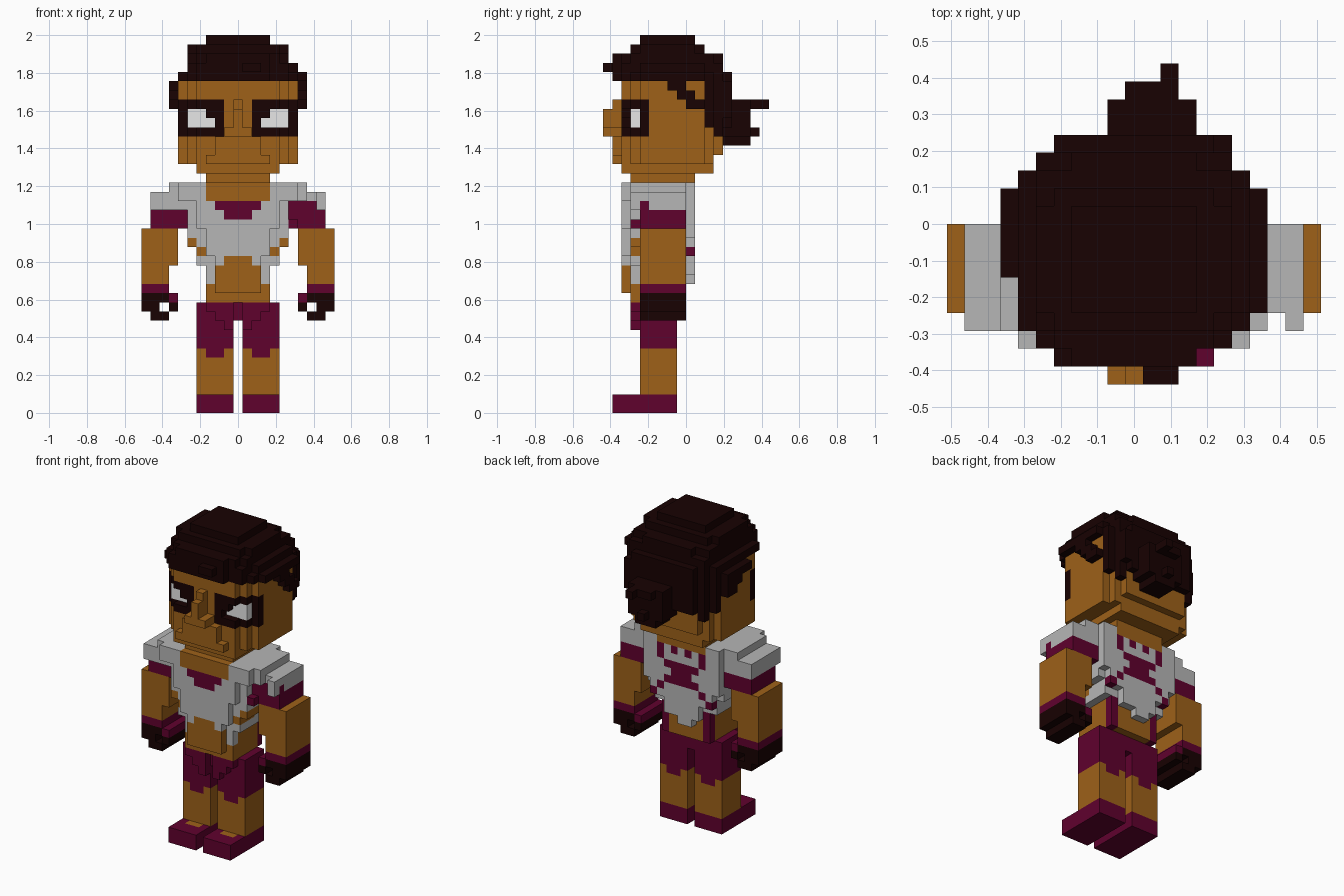
import bpy, bmesh

if "Cube" in bpy.data.objects:
    bpy.data.objects.remove(bpy.data.objects["Cube"])

V = 2 / 41  # one block
COLOURS = {
    "skin": (0.342, 0.120, 0.0095),
    "dark_hair": (0.009, 0.0005, 0.0005),
    "maroon": (0.117, 0.0005, 0.027),
    "light_grey": (0.468, 0.468, 0.468),
    "eye_white": (0.80, 0.80, 0.80),
}
NAMES = list(COLOURS)
mats = []
for n in NAMES:
    m = bpy.data.materials.new(n)
    m.diffuse_color = (*COLOURS[n], 1)
    m.use_nodes = True
    m.node_tree.nodes["Principled BSDF"].inputs["Base Color"].default_value = m.diffuse_color
    mats.append(m)
SKIN, DARK, RED, GREY, WHITE = range(5)

cells = {}  # block -> (part, colour)


def box(part, col, x0, x1, y0, y1, z0, z1, mirror=False):
    """Fill a box of blocks; x bounds are half-integers. Later boxes repaint earlier ones."""
    for i in range(round(x0 + .5), round(x1 + .5)):
        for j in range(y0, y1):
            for k in range(z0, z1):
                cells[i, j, k] = (part, col)
                if mirror:
                    cells[-i, j, k] = (part, col)


def paint(col, x0, x1, y0, y1, z0, z1, mirror=False):
    """Recolour existing blocks only; a colour of None carves them away."""
    for (i, j, k), (part, _) in list(cells.items()):
        if y0 <= j < y1 and z0 <= k < z1:
            if x0 < i < x1 or (mirror and x0 < -i < x1):
                if col is None:
                    del cells[i, j, k]
                else:
                    cells[i, j, k] = (part, col)


def sym(part, col, *b):
    box(part, col, *b, mirror=True)


# shoes, legs and shorts
sym("shoes", RED, .5, 4.5, -8, -1, 0, 2)
paint(SKIN, 1.5, 3.5, -6, -5, 1, 2, True)
sym("legs", SKIN, .5, 4.5, -5, -1, 2, 7)
sym("shorts", RED, .5, 4.5, -5, -1, 7, 12)
box("shorts", RED, -.5, .5, -5, -1, 10, 12)
paint(RED, 1.5, 3.5, -5, -1, 6, 7, True)
sym("belt", RED, .5, 3.5, -6, -5, 11, 12)
sym("belt", RED, .5, 2.5, -6, -5, 10, 11)
sym("belt", RED, .5, 1.5, -6, -5, 9, 10)

# waist and abdomen, with hanging side strips at the back
box("waist", SKIN, -3.5, 3.5, -6, 0, 12, 18)
box("waist", SKIN, -2.5, 2.5, -7, -6, 13, 17)
paint(RED, 2.5, 3.5, -1, 0, 12, 17, True)

# shirt
box("shirt", GREY, -5.5, 5.5, -6, 0, 18, 25)
box("shirt", GREY, -4.5, 4.5, -7, -6, 20, 25)
box("shirt", GREY, -3.5, 3.5, -7, -6, 17, 20)
box("shirt", GREY, -4.5, 4.5, -6, 0, 16, 18)
sym("shirt", GREY, 4.5, 6.5, -7, -6, 23, 25)
sym("shirt", GREY, 2.5, 3.5, -6, -5, 14, 17)
sym("shirt", GREY, 1.5, 2.5, -7, -6, 16, 17)
paint(SKIN, 4, 5.5, -6, -2, 18, 19, True)
paint(SKIN, 3.5, 4.5, -6, -3, 17, 18, True)
# neckline with trim
paint(RED, -2.5, 2.5, -7, -6, 22, 23)
paint(RED, -1.5, 1.5, -7, -6, 21, 22)
paint(SKIN, -3.5, 3.5, -7, -4, 23, 25)
# back of shirt with ragged hem
box("shirt_back", GREY, -5.5, 5.5, 0, 1, 19, 25)
box("shirt_back", GREY, -4.5, 4.5, 0, 1, 17, 19)
box("shirt_back", GREY, -2.5, 2.5, 0, 1, 15, 17)
box("shirt_back", GREY, -1.5, .5, 0, 1, 14, 15)
paint(RED, 3.5, 4.5, 0, 1, 17, 18, True)
# abstract splash on the back
paint(RED, -1.5, 1.5, 0, 1, 19, 22)
for d in (2, 3):
    paint(RED, d - .5, d + .5, 0, 1, 20 + d - 1, 20 + d, True)
    paint(RED, d - .5, d + .5, 0, 1, 20 - d + 1, 20 - d + 2, True)
paint(RED, .5, 1.5, 0, 1, 23, 24, True)
paint(RED, 2.5, 3.5, 0, 1, 22, 24, True)

# arms
sym("sleeves", RED, 5.5, 9.5, -5, 0, 20, 22)
sym("sleeves", GREY, 5.5, 9.5, -5, 0, 22, 24)
sym("sleeves", GREY, 5.5, 7.5, -5, 0, 24, 25)
box("sleeves", GREY, -9.5, -5.5, -6, -5, 22, 24)
box("sleeves", GREY, -7.5, -5.5, -6, -5, 24, 25)
box("sleeves", GREY, 8.5, 9.5, -6, -5, 22, 24)
box("sleeves", GREY, 5.5, 7.5, -6, -5, 23, 25)
paint(RED, 5.5, 9.5, -5, -4, 22, 23)
box("sleeves", RED, 5.5, 6.5, -6, -5, 20, 21)
sym("forearms", SKIN, 6.5, 10.5, -5, 0, 16, 20)
sym("forearms", SKIN, 7.5, 10.5, -5, 0, 14, 16)
sym("wristbands", RED, 7.5, 10.5, -5, 0, 13, 14)
sym("wristbands", RED, 6.5, 8.5, -5, 0, 12, 13)
# hands, curled with an open grip
sym("hands", DARK, 8.5, 10.5, -5, 0, 11, 13)
sym("hands", DARK, 7.5, 8.5, -5, 0, 12, 13)
sym("hands", DARK, 7.5, 9.5, -5, 0, 10, 11)
sym("hands", DARK, 6.5, 7.5, -5, 0, 11, 12)

# neck and head with stepped corners
box("neck", SKIN, -3.5, 3.5, -6, 1, 24, 26)
box("head", SKIN, -4.5, 4.5, -7, 3, 26, 36)
box("head", SKIN, -5.5, 5.5, -6, 3, 27, 36)
box("head", SKIN, -6.5, 6.5, -5, 2, 27, 36)
box("head", SKIN, -4.5, 4.5, 3, 4, 28, 36)
box("mouth", SKIN, -3.5, 3.5, -8, -7, 27, 28)
box("mouth", SKIN, -2.5, 2.5, -8, -7, 28, 30)
box("nose", SKIN, -.5, .5, -8, -7, 30, 34)
box("nose", SKIN, -1.5, 1.5, -9, -7, 30, 31)
box("nose", SKIN, -.5, .5, -9, -7, 31, 33)
# eyes: dark frames wrapping round the corners, whites set back inside
paint(DARK, 1.5, 4.5, -7, -6, 30, 34, True)
paint(SKIN, 1.5, 2, -7, -6, 33, 34, True)
paint(DARK, 1.5, 5.5, -6, -5, 30, 34, True)
paint(DARK, 5.5, 6.5, -5, -4, 30, 34, True)
paint(None, 2.5, 4.5, -7, -6, 31, 32, True)
paint(None, 3.5, 4.5, -7, -6, 32, 33, True)
paint(WHITE, 2.5, 5.5, -6, -5, 31, 33, True)

# hair: stacked layers given as (half width, front, back, bottom, top)
for w, y0, y1, z0, z1 in [
        (3.5, -5, 1, 40, 41), (4.5, -6, 2, 39, 40), (5.5, -5, 1, 39, 40),
        (4.5, -7, 3, 38, 39), (5.5, -6, 3, 38, 39),
        (3.5, -8, 4, 36, 39), (4.5, -7, 4, 36, 38), (5.5, -7, 4, 36, 38),
        (6.5, -6, 3, 36, 37), (4.5, 4, 5, 32, 37)]:
    box("hair", DARK, -w, w, y0, y1, z0, z1)
box("hair", DARK, -4.5, -3.5, -8, -7, 36, 38)
box("hair", DARK, .5, 2.5, -9, -8, 37, 38)
box("hair", DARK, 6.5, 7.5, -5, 2, 36, 37)
box("hair", DARK, 5.5, 6.5, -5, 2, 37, 38)
box("hair", DARK, -7.5, -6.5, -3, 2, 35, 36)
# hair falling diagonally down the sides and back
for y, z in [(-2, 35), (-1, 34), (0, 33), (1, 33)]:
    sym("hair_sides", DARK, 6.5, 7.5, y, y + 1, z, min(z + 2, 36))
paint(None, 6.5, 7.5, 1, 2, 34, 35)
sym("hair_sides", DARK, 5.5, 6.5, 2, 3, 31, 36)
sym("hair_sides", DARK, 4.5, 5.5, 3, 4, 30, 36)
box("hair_sides", DARK, -4.5, 4.5, 3, 5, 31, 36)
box("hair_sides", DARK, 4.5, 5.5, 4, 5, 32, 36)
# tail of hair
box("hair_tail", DARK, -1.5, 3.5, 4, 7, 30, 34)
box("hair_tail", DARK, -.5, 2.5, 4, 7, 29, 30)
box("hair_tail", DARK, -.5, 2.5, 7, 8, 33, 34)
box("hair_tail", DARK, .5, 1.5, 7, 8, 30, 31)
box("hair_tail", DARK, 1.5, 2.5, 8, 9, 33, 34)

# turn the blocks of each part into one mesh of outer faces
DIRS = [(a, s) for a in range(3) for s in (-1, 1)]
for part in dict.fromkeys(p for p, _ in cells.values()):
    bm = bmesh.new()
    for c, (p, col) in cells.items():
        if p != part:
            continue
        for a, s in DIRS:
            n = list(c)
            n[a] += s
            if tuple(n) in cells:
                continue
            u, v = (a + 1) % 3, (a + 2) % 3
            quad = []
            for du, dv in [(0, 0), (1, 0), (1, 1), (0, 1)][::s]:
                q = list(c)
                q[a] += s > 0
                q[u] += du
                q[v] += dv
                quad.append(bm.verts.new(((q[0] - .5) * V, q[1] * V, q[2] * V)))
            bm.faces.new(quad).material_index = col
    bmesh.ops.remove_doubles(bm, verts=bm.verts, dist=V / 100)
    me = bpy.data.meshes.new(part)
    bm.to_mesh(me)
    bm.free()
    for m in mats:
        me.materials.append(m)
    bpy.context.collection.objects.link(bpy.data.objects.new(part, me))
